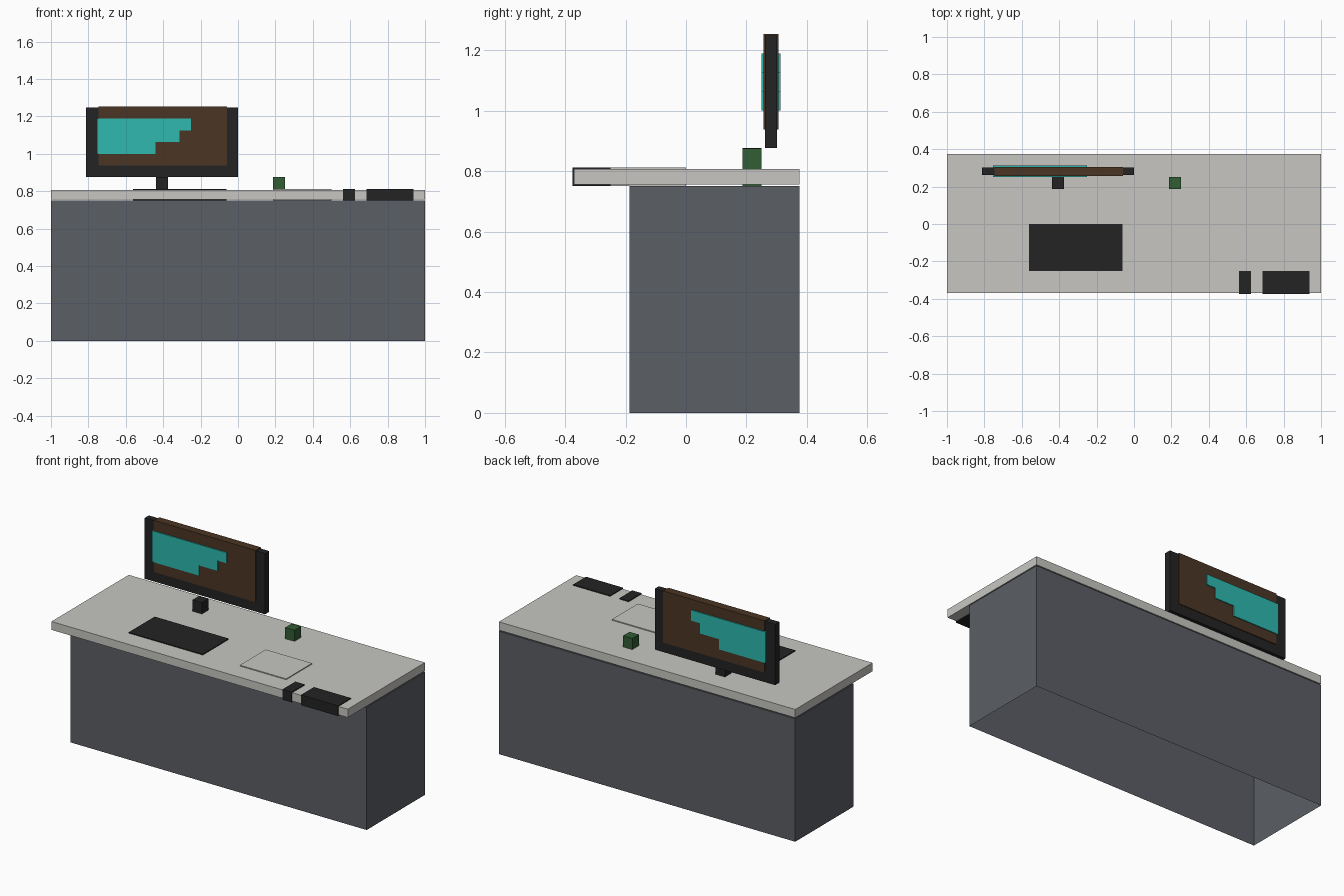
import bpy, bmesh

if "Cube" in bpy.data.objects:
    bpy.data.objects.remove(bpy.data.objects["Cube"])


def lin(c):
    c /= 255
    return c / 12.92 if c <= 0.04045 else ((c + 0.055) / 1.055) ** 2.4


def material(name, r, g, b):
    m = bpy.data.materials.new(name)
    m.diffuse_color = (lin(r), lin(g), lin(b), 1)
    m.use_nodes = True
    m.node_tree.nodes["Principled BSDF"].inputs["Base Color"].default_value = m.diffuse_color
    return m


SLATE = material("slate grey", 91, 94, 101)
STONE = material("light stone", 199, 198, 193)
BLACK = material("soft black", 35, 35, 35)
BROWN = material("dark brown", 75, 54, 36)
TEAL = material("teal", 46, 185, 176)
GREEN = material("leaf green", 50, 93, 52)


def finish(name, bm, mat):
    bmesh.ops.recalc_face_normals(bm, faces=bm.faces[:])
    me = bpy.data.meshes.new(name)
    bm.to_mesh(me)
    bm.free()
    me.materials.append(mat)
    ob = bpy.data.objects.new(name, me)
    bpy.context.collection.objects.link(ob)
    return ob


def box(name, mat, x, y, z, open_bottom=False):
    """Axis-aligned box from (min, max) ranges."""
    bm = bmesh.new()
    bmesh.ops.create_cube(bm, size=1)
    for v in bm.verts:
        v.co = [r[0] if c < 0 else r[1] for c, r in zip(v.co, (x, y, z))]
    bm.normal_update()
    if open_bottom:
        down = [f for f in bm.faces if f.normal.z < -0.9]
        bmesh.ops.delete(bm, geom=down, context='FACES_ONLY')
    return finish(name, bm, mat)


def prism(name, mat, outline, y):
    """Extrude an x-z outline along y."""
    bm = bmesh.new()
    face = bm.faces.new([bm.verts.new((px, y[0], pz)) for px, pz in outline])
    ext = bmesh.ops.extrude_face_region(bm, geom=[face], use_keep_orig=True)
    for v in ext["geom"]:
        if isinstance(v, bmesh.types.BMVert):
            v.co.y = y[1]
    return finish(name, bm, mat)


# Counter: hollow cabinet with an overhanging top
box("cabinet", SLATE, (-1, 1), (-0.1875, 0.375), (0, 0.75), open_bottom=True)
box("counter_top", STONE, (-1, 1), (-0.37, 0.375), (0.756, 0.807))

# Flat items set into the counter top
SLAB = (0.75, 0.8125)
box("keyboard", BLACK, (-0.5625, -0.0625), (-0.25, 0), SLAB)
box("paper_tray", STONE, (0.1875, 0.5), (-0.25, 0), SLAB)
box("card_slot_small", BLACK, (0.5625, 0.625), (-0.375, -0.25), SLAB)
box("card_slot_large", BLACK, (0.6875, 0.9375), (-0.375, -0.25), SLAB)

# Small green block
box("green_block", GREEN, (0.1875, 0.25), (0.1875, 0.25), (0.75, 0.875))

# Monitor: stand, casing, brown panel and stepped display
MID = 0.281
box("monitor_stand", BLACK, (-0.4375, -0.375), (0.1875, 0.25), (0.75, 0.877))
box("monitor_casing", BLACK, (-0.8125, 0), (MID - 0.02, MID + 0.02), (0.877, 1.248))
box("monitor_panel", BROWN, (-0.745, -0.06), (MID - 0.025, MID + 0.025), (0.9375, 1.253))
prism("screen_display", TEAL,
      [(-0.755, 1.0), (-0.44, 1.0), (-0.44, 1.0625), (-0.3125, 1.0625),
       (-0.3125, 1.125), (-0.2525, 1.125), (-0.2525, 1.1895), (-0.755, 1.1895)],
      (MID - 0.031, MID + 0.031))
